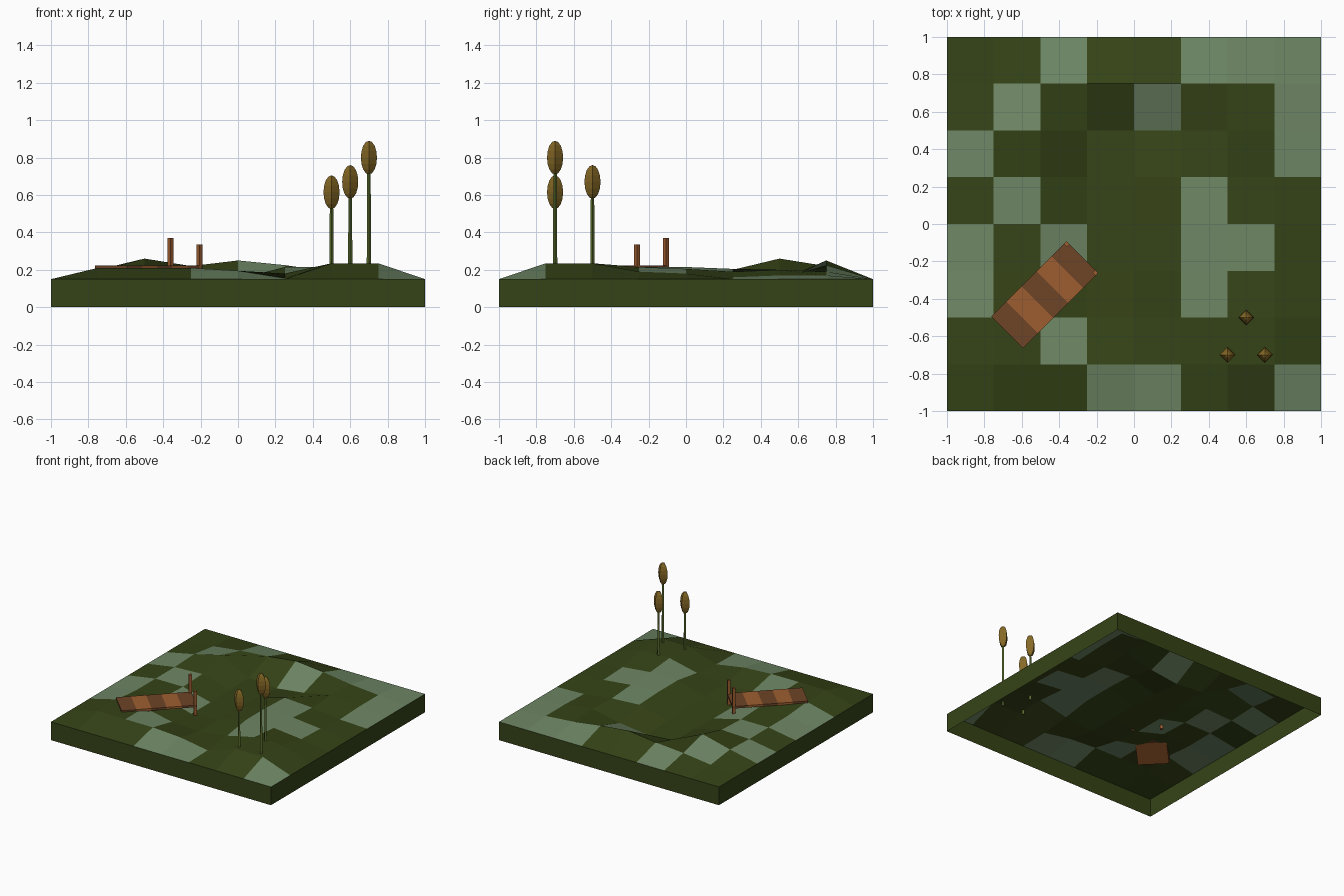
import bpy, bmesh, math
from mathutils import Matrix

if "Cube" in bpy.data.objects:
    bpy.data.objects.remove(bpy.data.objects["Cube"])


def material(name, r, g, b):
    m = bpy.data.materials.new(name)
    m.diffuse_color = [(c / 255) ** 2.2 for c in (r, g, b)] + [1]
    m.use_nodes = True
    m.node_tree.nodes["Principled BSDF"].inputs["Base Color"].default_value = m.diffuse_color
    return m


GRASS = material("grass", 56, 69, 29)
PALE = material("pale_grass", 110, 134, 101)
DARK_WOOD = material("dark_wood", 110, 70, 44)
WOOD = material("wood", 156, 94, 52)
STEM = material("stem_green", 92, 110, 50)
HEAD = material("cattail_brown", 132, 104, 42)


def finish(bm, name, *mats):
    bmesh.ops.recalc_face_normals(bm, faces=bm.faces)
    mesh = bpy.data.meshes.new(name)
    bm.to_mesh(mesh)
    bm.free()
    ob = bpy.data.objects.new(name, mesh)
    bpy.context.collection.objects.link(ob)
    for m in mats:
        mesh.materials.append(m)
    return ob


# Ground: 8 x 8 tiles with a hollow in the middle, open underneath
HEIGHTS = [
    [.21, .21, .21, .195, .155, .235, .235],
    [.21, .21, .16, .15, .18, .235, .235],
    [.19, .20, .13, .15, .215, .215, .19],
    [.19, .19, .13, .15, .215, .205, .18],
    [.19, .20, .14, .14, .205, .19, .16],
    [.20, .26, .14, .12, .15, .20, .17],
    [.17, .20, .22, .25, .225, .19, .17]]
PALE_TILES = ["...##..#", "..#.....", "#....#..", "#.#..##.",
              ".#...#..", "#......#", ".#..#..#", "..#..###"]

bm = bmesh.new()
grid = [[bm.verts.new((i / 4 - 1, j / 4 - 1,
                       HEIGHTS[j - 1][i - 1] if 0 < i < 8 and 0 < j < 8 else .15))
         for i in range(9)] for j in range(9)]
for j in range(8):
    for i in range(8):
        f = bm.faces.new((grid[j][i], grid[j][i + 1], grid[j + 1][i + 1], grid[j + 1][i]))
        f.material_index = int(PALE_TILES[j][i] == "#")
rim = [e for e in bm.edges if e.is_boundary]
for g in bmesh.ops.extrude_edge_only(bm, edges=rim)["geom"]:
    if isinstance(g, bmesh.types.BMVert):
        g.co.z = 0
    elif isinstance(g, bmesh.types.BMFace):
        g.material_index = 0
finish(bm, "ground", GRASS, PALE)

# Jetty: built along its own length, then turned 45 degrees
JETTY = Matrix.Translation((-.477, -.378, 0)) @ Matrix.Rotation(math.radians(45), 4, 'Z')


def box(bm, frame, x, y, z0, z1, sx, sy):
    verts = bmesh.ops.create_cube(bm, size=1)["verts"]
    bmesh.ops.transform(bm, verts=verts, matrix=frame @ Matrix.Translation((x, y, (z0 + z1) / 2))
                        @ Matrix.Diagonal((sx, sy, z1 - z0, 1)))


# Planks in alternating wood tones
for k in range(5):
    bm = bmesh.new()
    box(bm, JETTY, -.228 + k * .114, 0, .205, .222, .114, .24)
    finish(bm, f"plank_{k + 1}", WOOD if k % 2 else DARK_WOOD)

# Sloping footing under the shore end
bm = bmesh.new()
sides = [[bm.verts.new(JETTY @ p.to_translation()) for p in
          (Matrix.Translation((x, y, z)) for x, z in ((-.284, .15), (-.06, .204), (-.284, .204)))]
         for y in (-.119, .119)]
for s in sides:
    bm.faces.new(s)
for a in range(3):
    b = (a + 1) % 3
    bm.faces.new((sides[0][a], sides[0][b], sides[1][b], sides[1][a]))
finish(bm, "jetty_footing", WOOD)


# Uprights on both corners at the hollow end
for name, y, top in (("post_left", .109, .37), ("post_right", -.109, .335)):
    bm = bmesh.new()
    box(bm, JETTY, .274, y, .13, top, .022, .022)
    finish(bm, name, WOOD)


# Cattails: four-sided stem and head
def spun(name, profile, x, y, mat):
    bm = bmesh.new()
    rings = [[bm.verts.new((x + r * math.cos(a * math.pi / 2),
                            y + r * math.sin(a * math.pi / 2), z))
              for a in range(4 if r > 0 else 1)] for r, z in profile]
    for lo, hi in zip(rings, rings[1:]):
        for a in range(4):
            b = (a + 1) % 4
            corners = [lo[a % len(lo)], lo[b % len(lo)], hi[b % len(hi)], hi[a % len(hi)]]
            bm.faces.new(list(dict.fromkeys(corners)))
    finish(bm, name, mat)


for n, (x, y, low, top) in enumerate([(.5, -.7, .525, .705), (.6, -.5, .58, .76),
                                      (.7, -.7, .71, .89)], 1):
    spun(f"cattail_stem_{n}", [(0, .2), (.012, .2), (.009, low + .03), (0, low + .03)], x, y, STEM)
    mid, half = (low + top) / 2, (top - low) / 2
    arc = [(.043 * math.sin(t * math.pi / 8) if 0 < t < 8 else 0,
            mid - half * math.cos(t * math.pi / 8)) for t in range(9)]
    spun(f"cattail_head_{n}", arc, x, y, HEAD)
